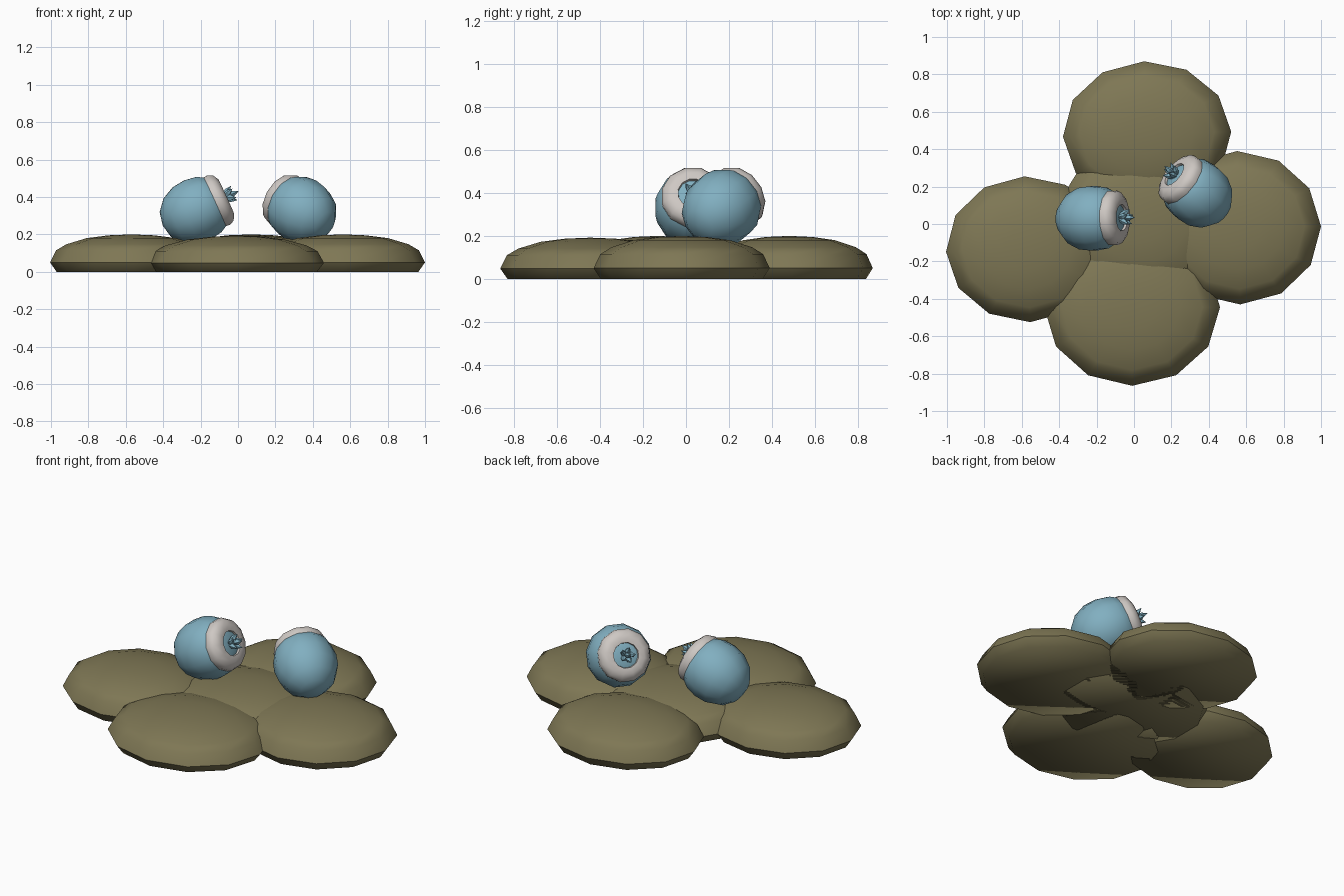
import bpy, bmesh, math
from mathutils import Vector

if "Cube" in bpy.data.objects:
    bpy.data.objects.remove(bpy.data.objects["Cube"])


def material(name, rgb):
    m = bpy.data.materials.new(name)
    m.diffuse_color = (*rgb, 1)
    m.use_nodes = True
    m.node_tree.nodes["Principled BSDF"].inputs["Base Color"].default_value = m.diffuse_color
    return m


OLIVE = material("olive", (0.21, 0.185, 0.09))
BLUE = material("soft_blue", (0.22, 0.43, 0.53))
CREAM = material("pale_grey", (0.62, 0.58, 0.55))


def lathe(name, profile, segments, mat, turn=0.0, closed=False, angle=40):
    """Revolve (radius, height) points around z; zero radius becomes a pole."""
    bm = bmesh.new()
    rings = []
    for r, z in profile:
        if r == 0:
            rings.append([bm.verts.new((0, 0, z))] * segments)
        else:
            rings.append([bm.verts.new((r * math.cos(turn + math.tau * i / segments),
                                        r * math.sin(turn + math.tau * i / segments), z))
                          for i in range(segments)])
    pairs = list(zip(rings, rings[1:]))
    if closed:
        pairs.append((rings[-1], rings[0]))
    for a, b in pairs:
        for i in range(segments):
            j = (i + 1) % segments
            bm.faces.new(dict.fromkeys((a[i], a[j], b[j], b[i])))
    bmesh.ops.recalc_face_normals(bm, faces=bm.faces[:])
    mesh = bpy.data.meshes.new(name)
    bm.to_mesh(mesh)
    bm.free()
    mesh.materials.append(mat)
    ob = bpy.data.objects.new(name, mesh)
    bpy.context.collection.objects.link(ob)
    bpy.ops.object.select_all(action='DESELECT')
    ob.select_set(True)
    bpy.context.view_layer.objects.active = ob
    bpy.ops.object.shade_smooth_by_angle(angle=math.radians(angle))
    return ob


# Flat-bottomed rounded pads: one in the middle, four around it
PAD = [(0, 0), (0.92, 0), (1, 0.05), (0.925, 0.115), (0.8, 0.147),
       (0.55, 0.18), (0.28, 0.195), (0, 0.2)]
pads = [  # name, centre, radii, height scale, turn in degrees
    ("middle_pad", (0.04, 0.02), (0.45, 0.42), 0.98, 15),
    ("left_pad", (-0.57, -0.135), (0.435, 0.39), 1.0, 2),
    ("right_pad", (0.56, -0.02), (0.44, 0.41), 1.0, 1),
    ("front_pad", (-0.01, -0.445), (0.47, 0.42), 0.96, 0),
    ("back_pad", (0.07, 0.48), (0.45, 0.39), 1.0, 2),
]
for name, (x, y), (rx, ry), h, turn in pads:
    pad = lathe(name, PAD, 12, OLIVE, math.radians(turn))
    pad.location = (x, y, 0)
    pad.scale = (rx, ry, h)

# Berries: body, pale collar and a little tuft, all along one axis
BODY = [(0, -0.195), (0.075, -0.18), (0.135, -0.13), (0.17, -0.06), (0.178, 0.01),
        (0.168, 0.075), (0.14, 0.125), (0.10, 0.155), (0.05, 0.168), (0, 0.17)]
COLLAR = [(0.148, 0.11), (0.15, 0.135), (0.138, 0.16), (0.105, 0.178),
          (0.072, 0.176), (0.068, 0.155), (0.11, 0.13)]
LEAF = [(0, -0.01), (0.014, 0), (0.016, 0.03), (0, 0.062)]


def berry(side, centre, axis):
    axis, centre = Vector(axis).normalized(), Vector(centre)
    rot = axis.to_track_quat('Z', 'Y')
    parts = [lathe(side + "_berry", BODY, 12, BLUE, math.radians(15)),
             lathe(side + "_collar", COLLAR, 12, CREAM, math.radians(15), True)]
    for p in parts:
        p.location, p.rotation_mode, p.rotation_quaternion = centre, 'QUATERNION', rot
    for i in range(6):
        # five splayed leaves and an upright one
        a = math.tau * i / 5
        out = Vector((math.cos(a), math.sin(a), 0)) if i < 5 else Vector()
        leaf = lathe(f"{side}_tuft_leaf_{i + 1}", LEAF, 5, BLUE, angle=20)
        leaf.location = centre + rot @ (out * 0.012 + Vector((0, 0, 0.172 + 0.018 * (i == 5))))
        leaf.rotation_mode = 'QUATERNION'
        leaf.rotation_quaternion = rot @ (out * 0.6 + Vector((0, 0, 1))).to_track_quat('Z', 'Y')


berry("left", (-0.225, 0.03, 0.328), (0.90, 0.02, 0.41))
berry("right", (0.34, 0.165, 0.328), (-0.70, 0.57, 0.41))
